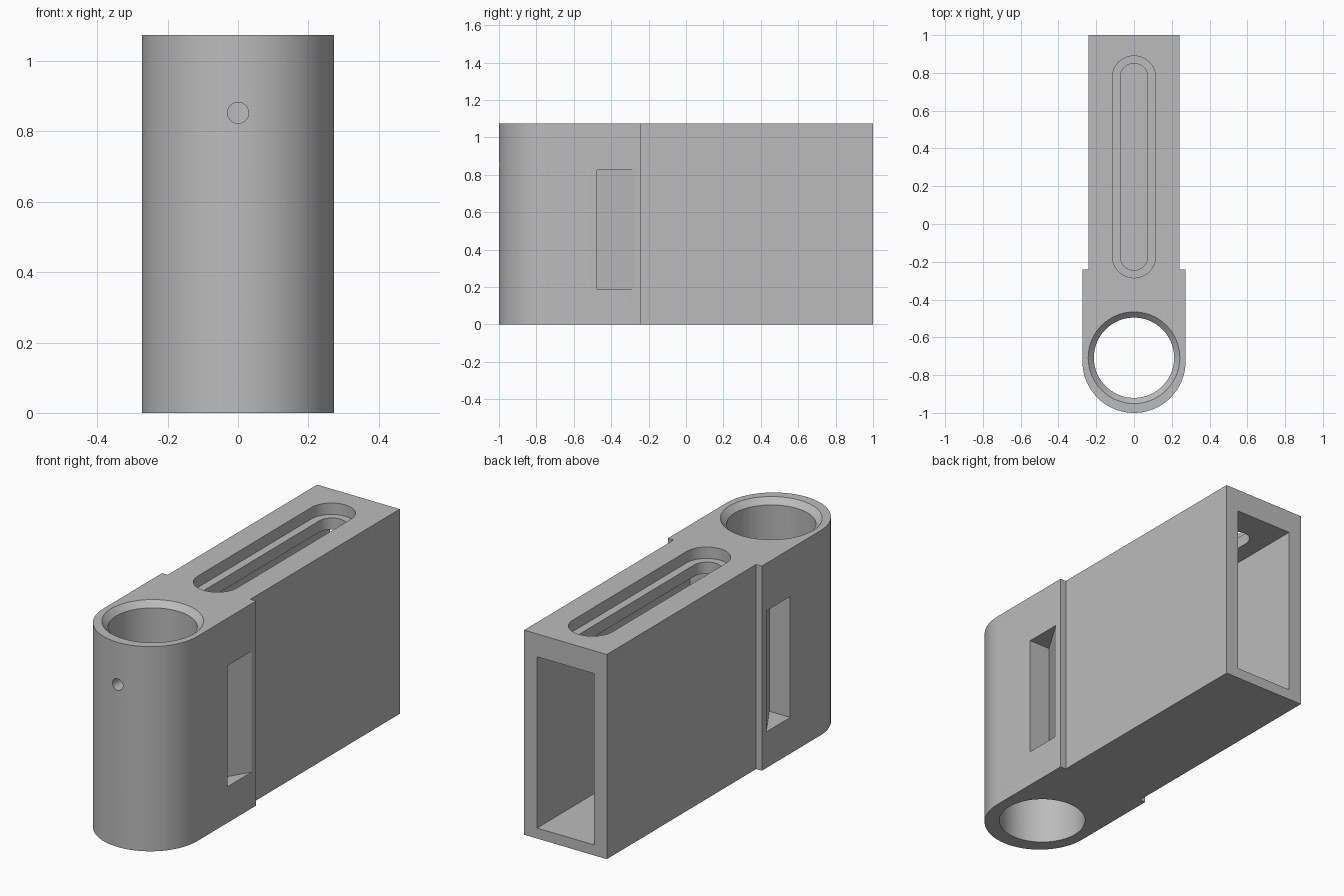
import bpy, bmesh, math
from mathutils import Vector

cube = bpy.data.objects.get("Cube")
if cube:
    bpy.data.objects.remove(cube, do_unlink=True)

grey = bpy.data.materials.new("plain grey")
grey.use_nodes = True
colour = (0.5, 0.5, 0.5, 1)
grey.diffuse_color = colour
grey.node_tree.nodes["Principled BSDF"].inputs["Base Color"].default_value = colour

HEIGHT = 1.075
BORE_Y = -0.708


def arc(cx, cy, r, start, end, steps=32):
    """Points along a circular arc, angles in degrees."""
    angles = [math.radians(start + (end - start) * i / steps) for i in range(steps + 1)]
    return [(cx + r * math.cos(a), cy + r * math.sin(a)) for a in angles]


def prism(name, outline, z0, z1):
    """Extrude a plan outline between two heights."""
    bm = bmesh.new()
    face = bm.faces.new([bm.verts.new((x, y, z0)) for x, y in outline])
    top = bmesh.ops.extrude_face_region(bm, geom=[face])["geom"]
    bmesh.ops.translate(bm, vec=(0, 0, z1 - z0),
                        verts=[v for v in top if isinstance(v, bmesh.types.BMVert)])
    bmesh.ops.recalc_face_normals(bm, faces=bm.faces)
    mesh = bpy.data.meshes.new(name)
    bm.to_mesh(mesh)
    bm.free()
    mesh.materials.append(grey)
    obj = bpy.data.objects.new(name, mesh)
    bpy.context.collection.objects.link(obj)
    return obj


def cone(name, centre, r1, r2, depth, tilt=0):
    bpy.ops.mesh.primitive_cone_add(vertices=72, radius1=r1, radius2=r2, depth=depth,
                                    location=centre, rotation=(tilt, 0, 0))
    obj = bpy.context.object
    obj.name = name
    obj.data.materials.append(grey)
    return obj


def box(x0, x1, y0, y1):
    return [(x0, y0), (x1, y0), (x1, y1), (x0, y1)]


def slot(r, y0, y1):
    return arc(0, y1 - r, r, 0, 180, 24) + arc(0, y0 + r, r, 180, 360, 24)


# Housing: rounded nose, shoulders and narrower rear body
plan = arc(0, -0.727, 0.273, 180, 360, 48)
plan += [(0.273, -0.24), (0.24, -0.24), (0.24, 1), (-0.24, 1), (-0.24, -0.24), (-0.273, -0.24)]
housing = prism("housing", plan, 0, HEIGHT)

# Vertical bore with a chamfered rim, and a pin hole in the nose
cutters = [
    cone("bore_cutter", (0, BORE_Y, HEIGHT / 2), 0.2125, 0.2125, HEIGHT + 0.2),
    cone("rim_cutter", (0, BORE_Y, HEIGHT - 0.01), 0.2025, 0.2625, 0.06),
    cone("pin_hole_cutter", (0, -0.95, 0.853), 0.03, 0.03, 0.2, math.pi / 2),
]

# Cavity open at the back, and the stepped slot in its roof
cutters += [
    prism("cavity_cutter", box(-0.165, 0.165, -0.27, 1.1), 0.055, 0.955),
    prism("slot_recess_cutter", slot(0.115, -0.285, 0.89), HEIGHT - 0.06, HEIGHT + 0.1),
    prism("slot_cutter", slot(0.072, -0.245, 0.85), 0.9, HEIGHT + 0.05),
]

# Wedge-shaped pocket in each side
for side, word in ((1, "left"), (-1, "right")):
    wedge = [(0.152, -0.475), (0.3, -0.475), (0.3, -0.232)]
    cutters.append(prism(word + "_pocket_cutter", [(side * x, y) for x, y in wedge], 0.19, 0.825))

# Apply every cut, then drop the cutters
for cutter in cutters:
    mod = housing.modifiers.new(cutter.name, "BOOLEAN")
    mod.operation = "DIFFERENCE"
    mod.solver = "EXACT"
    mod.object = cutter
bpy.context.view_layer.update()
bpy.ops.object.select_all(action="DESELECT")
housing.select_set(True)
bpy.context.view_layer.objects.active = housing
for cutter in cutters:
    bpy.ops.object.modifier_apply(modifier=cutter.name)
for cutter in cutters:
    bpy.data.objects.remove(cutter, do_unlink=True)

bpy.ops.object.shade_smooth_by_angle(angle=math.radians(25))
